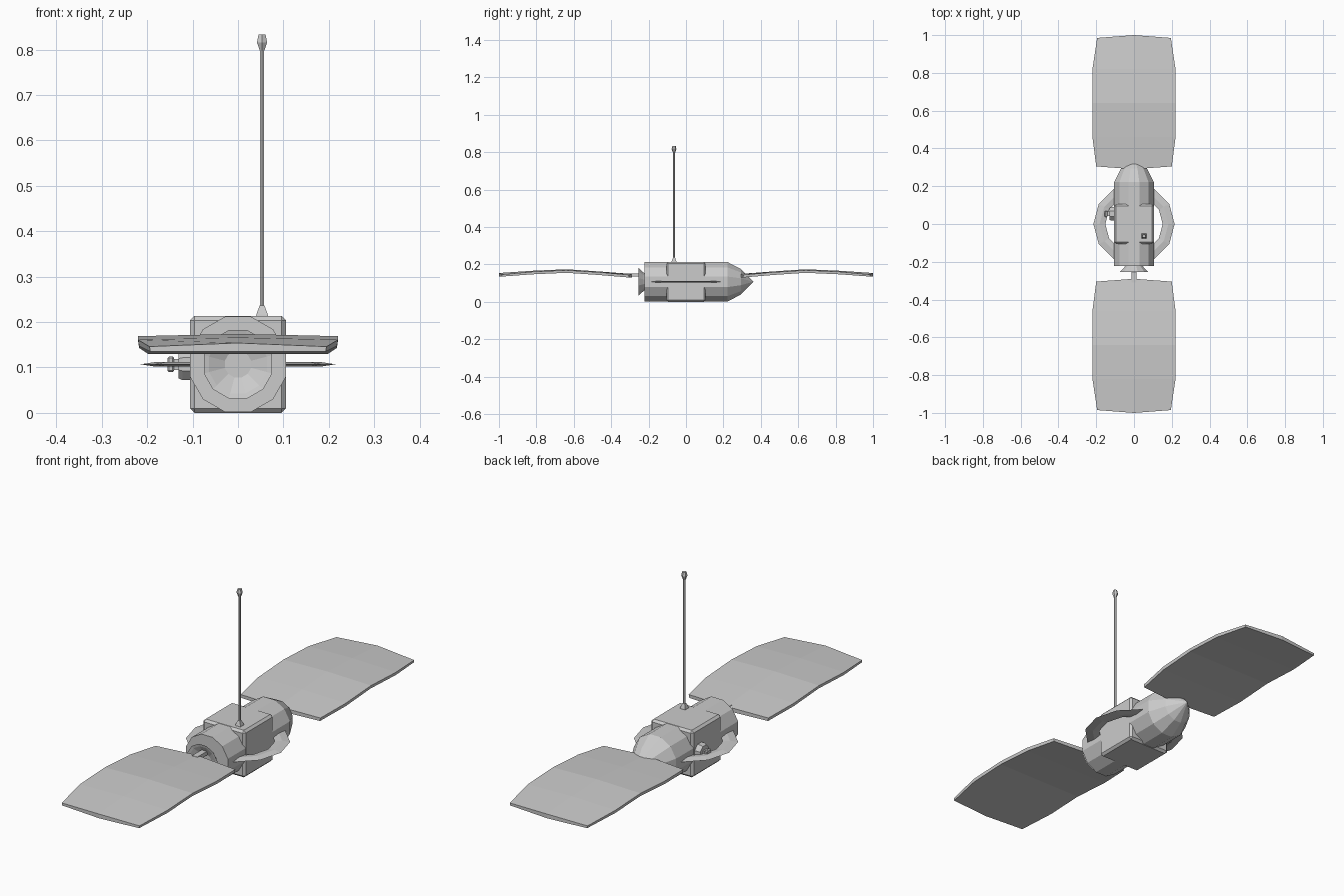
import bpy, bmesh, math

if "Cube" in bpy.data.objects:
    bpy.data.objects.remove(bpy.data.objects["Cube"])

CZ = 0.107  # height of the body axis


def finish(name, bm):
    bmesh.ops.recalc_face_normals(bm, faces=bm.faces[:])
    me = bpy.data.meshes.new(name)
    bm.to_mesh(me)
    bm.free()
    ob = bpy.data.objects.new(name, me)
    bpy.context.collection.objects.link(ob)
    return ob


def lathe(name, profile, sides, axis, origin, closed=False):
    """Revolve (radius, height) points around an axis; flat side faces up."""
    bm = bmesh.new()
    ox, oy, oz = origin
    rings = []
    for r, h in profile:
        ring = []
        for i in range(sides):
            a = 2 * math.pi * (i + (0 if closed else 0.5)) / sides
            u, v = r * math.cos(a), r * math.sin(a)
            p = {'X': (h, u, v), 'Y': (u, h, v), 'Z': (u, v, h)}[axis]
            ring.append(bm.verts.new((ox + p[0], oy + p[1], oz + p[2])))
        rings.append(ring)
    pairs = list(zip(rings, rings[1:]))
    if closed:
        pairs.append((rings[-1], rings[0]))
    for a, b in pairs:
        for i in range(sides):
            j = (i + 1) % sides
            bm.faces.new((a[i], a[j], b[j], b[i]))
    if not closed:
        bm.faces.new(rings[0])
        bm.faces.new(rings[-1])
    bmesh.ops.remove_doubles(bm, verts=bm.verts[:], dist=1e-5)
    return finish(name, bm)


def box(name, lo, hi, bevel=0):
    bm = bmesh.new()
    bmesh.ops.create_cube(bm, size=1)
    for v in bm.verts:
        v.co = [(l + h) / 2 + c * (h - l) for l, h, c in zip(lo, hi, v.co)]
    if bevel:
        bmesh.ops.bevel(bm, geom=bm.edges[:], offset=bevel, segments=1, affect='EDGES')
    return finish(name, bm)


def panel(name, side):
    """Bent wing: rows of (half width, y at centre, y at edge, top, edge top)."""
    rows = [(0.200, 0.29, 0.305, 0.149, 0.144),
            (0.220, 0.46, 0.46, 0.162, 0.158),
            (0.220, 0.64, 0.64, 0.174, 0.169),
            (0.220, 0.82, 0.82, 0.166, 0.161),
            (0.195, 1.00, 0.985, 0.154, 0.146)]
    bm = bmesh.new()
    top, low = [], []
    for w, yc, ye, zc, ze in rows:
        pts = [(-w, ye, ze), (0, yc, zc), (w, ye, ze)]
        top.append([bm.verts.new((x, side * y, z)) for x, y, z in pts])
        low.append([bm.verts.new((x * 0.99, side * y, zc - 0.019)) for x, y, z in pts])
    for k in range(len(rows) - 1):
        for s in (top, low):
            for i in (0, 1):
                bm.faces.new((s[k][i], s[k][i + 1], s[k + 1][i + 1], s[k + 1][i]))
        for i in (0, 2):
            bm.faces.new((top[k][i], top[k + 1][i], low[k + 1][i], low[k][i]))
    for k in (0, -1):
        for i in (0, 1):
            bm.faces.new((top[k][i], top[k][i + 1], low[k][i + 1], low[k][i]))
    return finish(name, bm)


# twelve-sided hull with pointed nose
lathe("hull", [(0.109, -0.223), (0.109, 0.222), (0.071, 0.293), (0.0005, 0.36)],
      12, 'Y', (0, 0, CZ))
# flared engine bell
lathe("engine_bell", [(0.044, -0.215), (0.052, -0.228), (0.078, -0.255), (0.066, -0.252), (0.03, -0.235)],
      12, 'Y', (0, 0, CZ))
# square middle section
box("centre_module", (-0.106, -0.105, 0), (0.106, 0.105, 0.2135), 0.010)
# thin ring with sharp inner and outer rims
lathe("ring", [(0.152, 0), (0.182, 0.005), (0.215, 0), (0.182, -0.005)],
      12, 'Z', (0, 0, CZ), closed=True)

# solar panels and their struts
for label, s in (("front", -1), ("back", 1)):
    panel(label + "_solar_panel", s)
    ys = sorted((s * 0.20, s * 0.31))
    box(label + "_panel_strut", (-0.013, ys[0], 0.134), (0.013, ys[1], 0.152))

# antenna with square foot and knob
AX, AY = 0.053, -0.064
lathe("antenna_foot", [(0.0195, 0.21), (0.0175, 0.217), (0.008, 0.236)], 4, 'Z', (AX, AY, 0))
lathe("antenna_mast", [(0.0055, 0.23), (0.0055, 0.805)], 6, 'Z', (AX, AY, 0))
lathe("antenna_knob", [(0.006, 0.798), (0.013, 0.816), (0.009, 0.833)], 6, 'Z', (AX, AY, 0))

# side sensor: stepped block with stub and collar
lathe("sensor_base", [(0.038, -0.10), (0.038, -0.122), (0.033, -0.131)], 8, 'X', (0, 0.054, CZ))
box("sensor_stub", (-0.145, 0.042, 0.095), (-0.128, 0.066, 0.119))
box("sensor_cap", (-0.155, 0.038, 0.090), (-0.141, 0.070, 0.124), 0.003)
